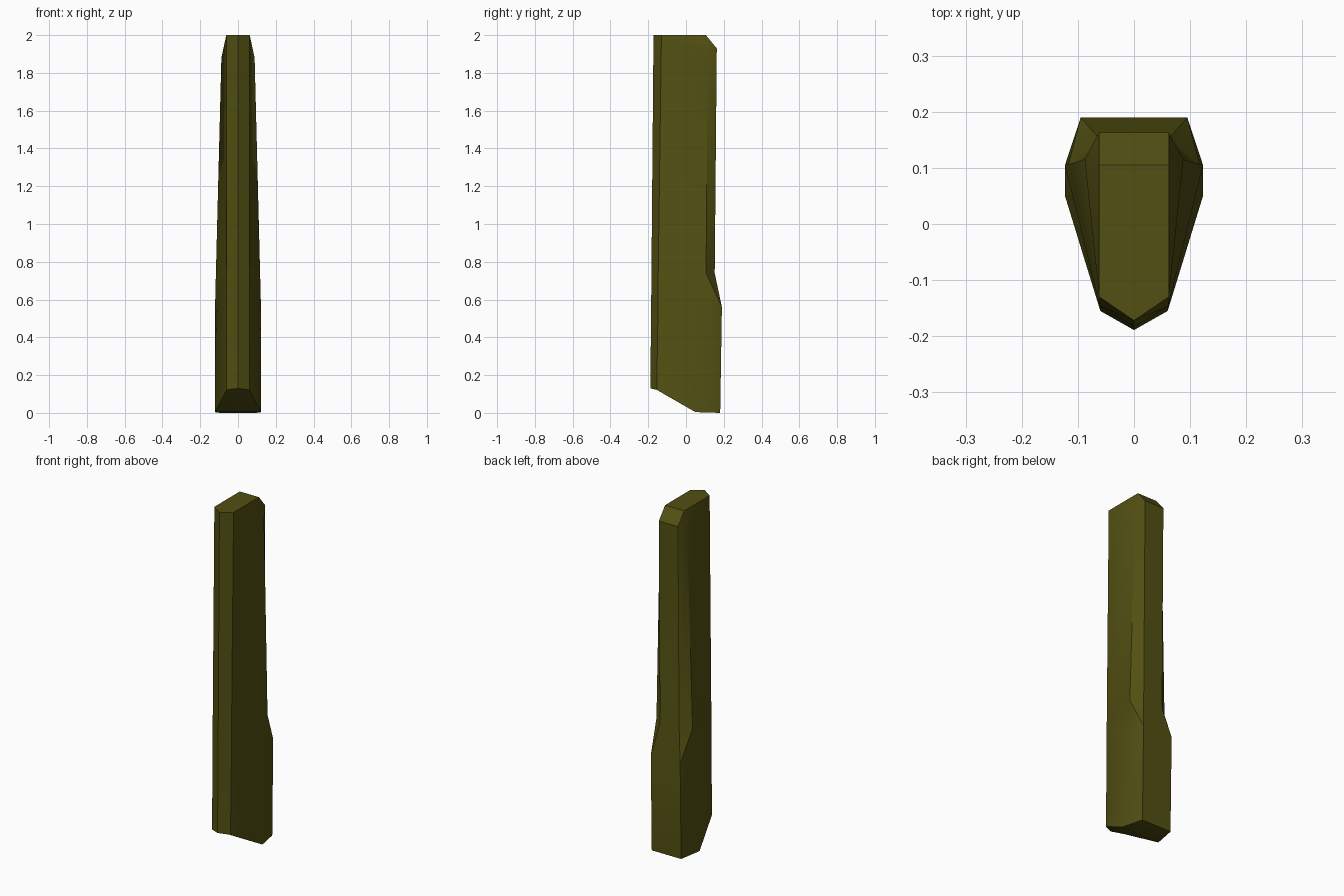
import bpy, bmesh, math

if "Cube" in bpy.data.objects:
    bpy.data.objects.remove(bpy.data.objects["Cube"])

mat = bpy.data.materials.new("dark olive")
mat.diffuse_color = (0.085, 0.08, 0.006, 1)
mat.use_nodes = True
mat.node_tree.nodes["Principled BSDF"].inputs["Base Color"].default_value = mat.diffuse_color

# Half sections, bottom to top: front ridge, front edge, side edge, back corner
levels = [
    [(0, -.189, .13), (.06, -.155, .122), (.123, .05, .004), (.095, .181, 0)],
    [(0, -.185, .5), (.0605, -.149, .5), (.123, .105, .5), (.095, .19, .56)],
    [(0, -.183, .74), (.061, -.147, .74), (.117, .106, .74), (.062, .152, .74)],
    [(0, -.172, 2), (.062, -.13, 2), (.088, .115, 1.88), (.062, .163, 1.93)],
]


def mirrored(p):
    return (-p[0], p[1], p[2])


bm = bmesh.new()
rings = []
for tip, front, side, back in levels:
    pts = [tip, front, side, back, mirrored(back), mirrored(side), mirrored(front)]
    rings.append([bm.verts.new(p) for p in pts])

# Walls between the sections
for a, b in zip(rings, rings[1:]):
    for i in range(7):
        j = (i + 1) % 7
        bm.faces.new((a[i], a[j], b[j], b[i]))

# Sloped toe and flat base
r = rings[0]
bm.faces.new((r[0], r[1], r[2], r[5], r[6]))
bm.faces.new((r[2], r[3], r[4], r[5]))

# Flat top with chamfered back and shoulders
t = rings[-1]
tr, tl = bm.verts.new((.062, .105, 2)), bm.verts.new((-.062, .105, 2))
bm.faces.new((t[0], t[1], tr, tl, t[6]))
bm.faces.new((tr, t[3], t[4], tl))
for apex, f, s, b in ((tr, 1, 2, 3), (tl, 6, 5, 4)):
    bm.faces.new((apex, t[f], t[s]))
    bm.faces.new((apex, t[s], t[b]))

bmesh.ops.triangulate(bm, faces=[f for f in bm.faces if len(f.verts) == 4])
bmesh.ops.recalc_face_normals(bm, faces=bm.faces[:])
me = bpy.data.meshes.new("tapered_post")
bm.to_mesh(me)
bm.free()
me.materials.append(mat)
ob = bpy.data.objects.new("tapered_post", me)
bpy.context.collection.objects.link(ob)
bpy.context.view_layer.objects.active = ob
ob.select_set(True)
bpy.ops.object.shade_smooth_by_angle(angle=math.radians(30))
